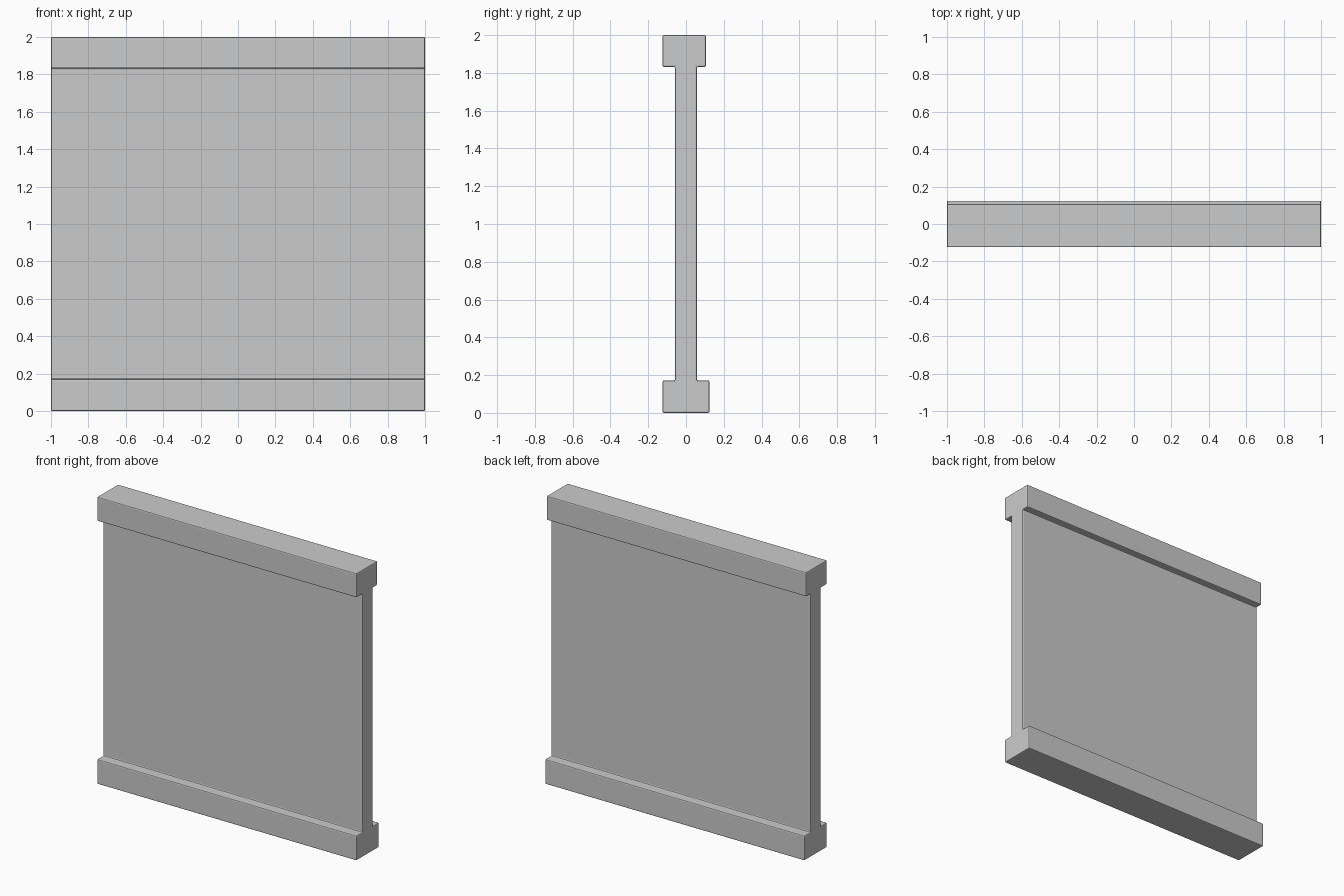
import bpy, bmesh

if "Cube" in bpy.data.objects:
    bpy.data.objects.remove(bpy.data.objects["Cube"])

HALF_LEN = 1.0
WEB = 0.058          # half thickness of the panel
Z1, Z2 = 0.172, 1.832  # top of base rail, underside of cap rail
FRONT, BASE_BACK, CAP_BACK = -0.124, 0.124, 0.106

# I-shaped cross-section (y, z); the cap rail is shallower at the back
profile = [
    (FRONT, 0), (BASE_BACK, 0), (BASE_BACK, Z1), (WEB, Z1),
    (WEB, Z2), (CAP_BACK, Z2), (CAP_BACK, 2), (FRONT, 2),
    (FRONT, Z2), (-WEB, Z2), (-WEB, Z1), (FRONT, Z1),
]

# Wall panel: section swept along x
bm = bmesh.new()
face = bm.faces.new([bm.verts.new((-HALF_LEN, y, z)) for y, z in profile])
swept = bmesh.ops.extrude_face_region(bm, geom=[face])
verts = [g for g in swept["geom"] if isinstance(g, bmesh.types.BMVert)]
bmesh.ops.translate(bm, verts=verts, vec=(2 * HALF_LEN, 0, 0))
bmesh.ops.recalc_face_normals(bm, faces=bm.faces)
mesh = bpy.data.meshes.new("wall_panel")
bm.to_mesh(mesh)
bm.free()
panel = bpy.data.objects.new("wall_panel", mesh)
bpy.context.collection.objects.link(panel)

# Softened edges and small fillets where the rails meet the panel
bevel = panel.modifiers.new("edge_bevel", "BEVEL")
bevel.width = 0.007
bevel.segments = 2
bevel.limit_method = "ANGLE"
